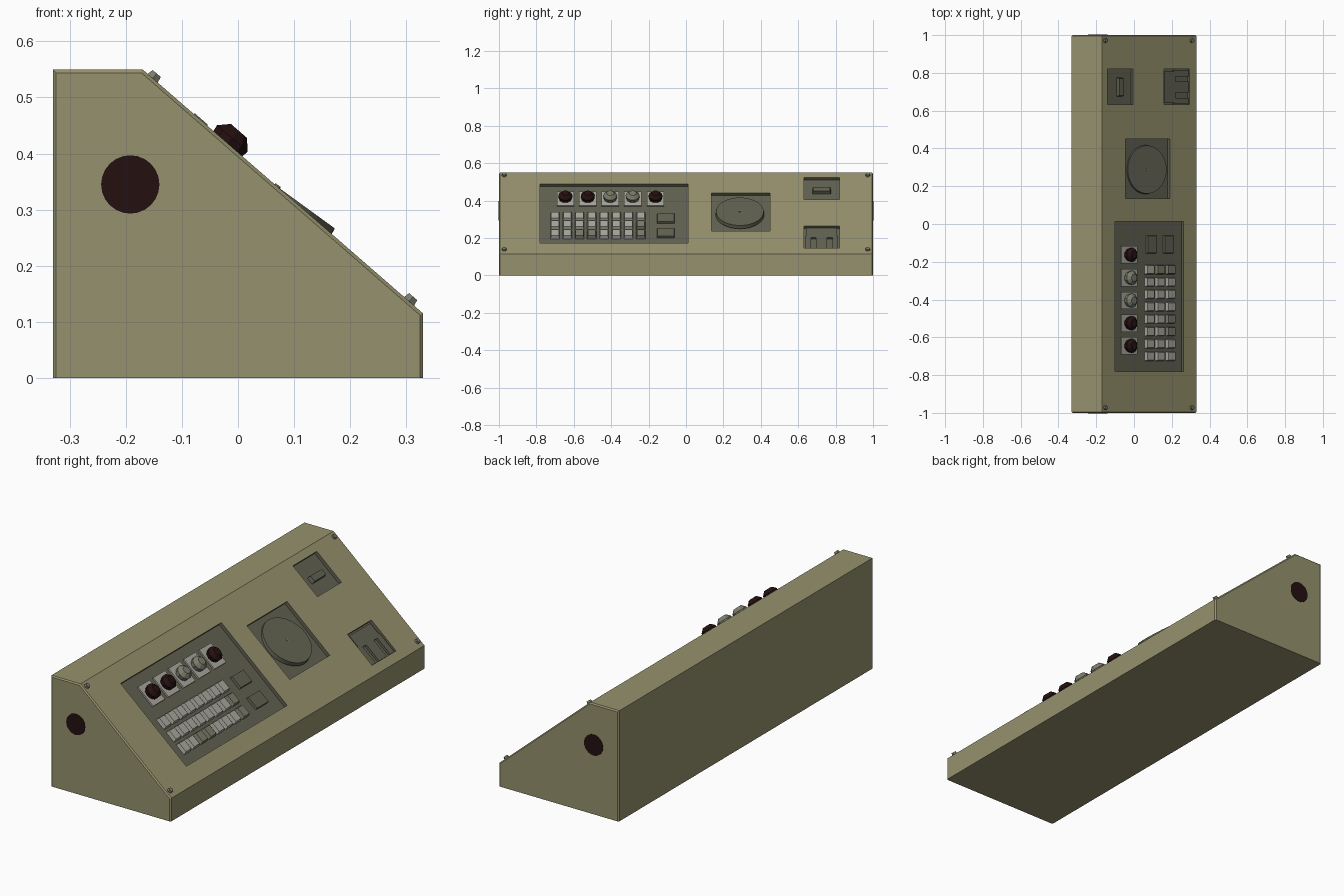
import bpy, bmesh, math
from mathutils import Matrix, Vector

if "Cube" in bpy.data.objects:
    bpy.data.objects.remove(bpy.data.objects["Cube"])


def material(name, rgb):
    m = bpy.data.materials.new(name)
    m.diffuse_color = (*rgb, 1)
    m.use_nodes = True
    m.node_tree.nodes["Principled BSDF"].inputs["Base Color"].default_value = m.diffuse_color
    return m


OLIVE = material("olive_paint", (0.305, 0.285, 0.155))
PANEL = material("dark_grey_panel", (0.122, 0.122, 0.084))
KEY = material("pale_grey_key", (0.40, 0.39, 0.34))
KNOB = material("mid_grey", (0.20, 0.20, 0.15))
RED = material("dark_maroon", (0.018, 0.005, 0.005))

ANGLE = math.atan2(0.435, 0.5)
COS = math.cos(ANGLE)


def slope(x, y, h=0.0, tilt=0.0):
    """Frame on the sloped face: X runs down the slope, Z points out of it."""
    z = 0.55 - (x + 0.17) * 0.87
    rot = Matrix.Rotation(ANGLE, 4, 'Y')
    return (Matrix.Translation((x, y, z)) @ rot @ Matrix.Translation((0, 0, h))
            @ Matrix.Rotation(tilt, 4, 'Y'))


def finish(bm, name, mat, matrix=Matrix()):
    bm.transform(matrix)
    bmesh.ops.recalc_face_normals(bm, faces=bm.faces)
    me = bpy.data.meshes.new(name)
    bm.to_mesh(me)
    bm.free()
    me.materials.append(mat)
    ob = bpy.data.objects.new(name, me)
    bpy.context.collection.objects.link(ob)
    return ob


def box(name, mat, matrix, dx, dy, z0, z1, taper=1.0):
    bm = bmesh.new()
    bmesh.ops.create_cube(bm, size=1)
    for v in bm.verts:
        k = taper if v.co.z > 0 else 1
        v.co = (v.co.x * dx * k, v.co.y * dy * k, z1 if v.co.z > 0 else z0)
    return finish(bm, name, mat, matrix)


def frustum(name, mat, matrix, r0, r1, z0, z1, sides):
    bm = bmesh.new()
    bmesh.ops.create_cone(bm, cap_ends=True, segments=sides, radius1=r0,
                          radius2=r1, depth=z1 - z0,
                          matrix=Matrix.Translation((0, 0, (z0 + z1) / 2)))
    return finish(bm, name, mat, matrix)


# Console body: side profile extruded along y, with chamfered ends
bm = bmesh.new()
profile = [(-0.33, 0), (0.33, 0), (0.33, 0.115), (-0.17, 0.55), (-0.33, 0.55)]
face = bm.faces.new([bm.verts.new((x, -1, z)) for x, z in profile])
new = bmesh.ops.extrude_face_region(bm, geom=[face])["geom"]
bmesh.ops.translate(bm, vec=(0, 2, 0), verts=[v for v in new if isinstance(v, bmesh.types.BMVert)])
ends = [e for e in bm.edges if abs(e.verts[0].co.y - e.verts[1].co.y) < 0.1
        and max(v.co.z for v in e.verts) > 0.01]
bmesh.ops.bevel(bm, geom=ends, offset=0.006, segments=1, affect='EDGES')
body = finish(bm, "console_body", OLIVE)

# Recesses in the sloped face: (x0, x1, y0, y1), lined in panel colour
DEPTH = 0.018
recesses = [(-0.10, 0.262, -0.78, 0.012), (-0.045, 0.19, 0.135, 0.45),
            (-0.14, -0.005, 0.632, 0.82), (0.16, 0.295, 0.632, 0.82)]
for x0, x1, y0, y1 in recesses:
    cut = box("recess_cutter", PANEL, slope((x0 + x1) / 2, (y0 + y1) / 2),
              (x1 - x0) / COS, y1 - y0, -DEPTH, 0.05)
    mod = body.modifiers.new("recess", 'BOOLEAN')
    mod.operation = 'DIFFERENCE'
    mod.solver = 'EXACT'
    mod.material_mode = 'TRANSFER'
    mod.object = cut
    bpy.context.view_layer.objects.active = body
    bpy.ops.object.modifier_apply(modifier=mod.name)
    bpy.data.objects.remove(cut)

# Indicator lamps on square plates
for i, y in enumerate((-0.645, -0.525, -0.405, -0.285, -0.163)):
    at = slope(-0.018, y)
    box(f"lamp_plate_{i}", KEY, at, 0.112, 0.092, -DEPTH - 0.002, -0.010)
    mat = KNOB if i in (2, 3) else RED
    frustum(f"lamp_base_{i}", mat, at, 0.034, 0.038, -0.012, 0.012, 10)
    frustum(f"lamp_cap_{i}", mat, at, 0.038, 0.020, 0.012, 0.030, 10)

# Keypad: three columns of eight tapered keys, a few darker
dark_keys = {(2, 2), (2, 3), (1, 7), (2, 7)}
for c in range(3):
    for r in range(8):
        mat = KNOB if (c, r) in dark_keys else KEY
        box(f"key_{c}_{r}", mat, slope(0.09 + 0.055 * c, -0.70 + 0.0655 * r),
            0.060, 0.050, -DEPTH - 0.002, 0.0, 0.82)

# Two blank raised switches beside the keypad
for i, x in enumerate((0.102, 0.192)):
    box(f"blank_switch_{i}", PANEL, slope(x, -0.108), 0.068, 0.095, -DEPTH - 0.002, -0.006, 0.95)

# Round dial, tilted so its lower edge stands proud
dial = slope(0.070, 0.288, -0.004, math.radians(-5))
frustum("dial", PANEL, dial, 0.13, 0.127, -0.016, 0.004, 40)
frustum("dial_hub", KNOB, dial, 0.006, 0.006, 0.0, 0.007, 8)

# Upper socket handle and lower socket ribs
box("socket_handle", PANEL, slope(-0.067, 0.725), 0.035, 0.10, -DEPTH - 0.002, 0.002, 0.9)
box("socket_block", PANEL, slope(0.195, 0.725), 0.075, 0.165, -DEPTH - 0.002, -0.006)
for i, y in enumerate((0.652, 0.725, 0.798)):
    box(f"socket_rib_{i}", PANEL, slope(0.254, y), 0.105, 0.032 if i != 1 else 0.06,
        -DEPTH - 0.002, -0.006)

# Corner screws on the sloped face
for x in (-0.152, 0.305):
    for y in (-0.972, 0.972):
        frustum("corner_screw", KNOB, slope(x, y), 0.014, 0.011, -0.002, 0.011, 6)

# Dark round ports on both ends
for s in (-1, 1):
    frustum("end_port", RED, Matrix.Translation((-0.192, s, 0.345)) @ Matrix.Rotation(math.pi / 2, 4, 'X'),
            0.052, 0.052, -0.002, 0.002, 24)
